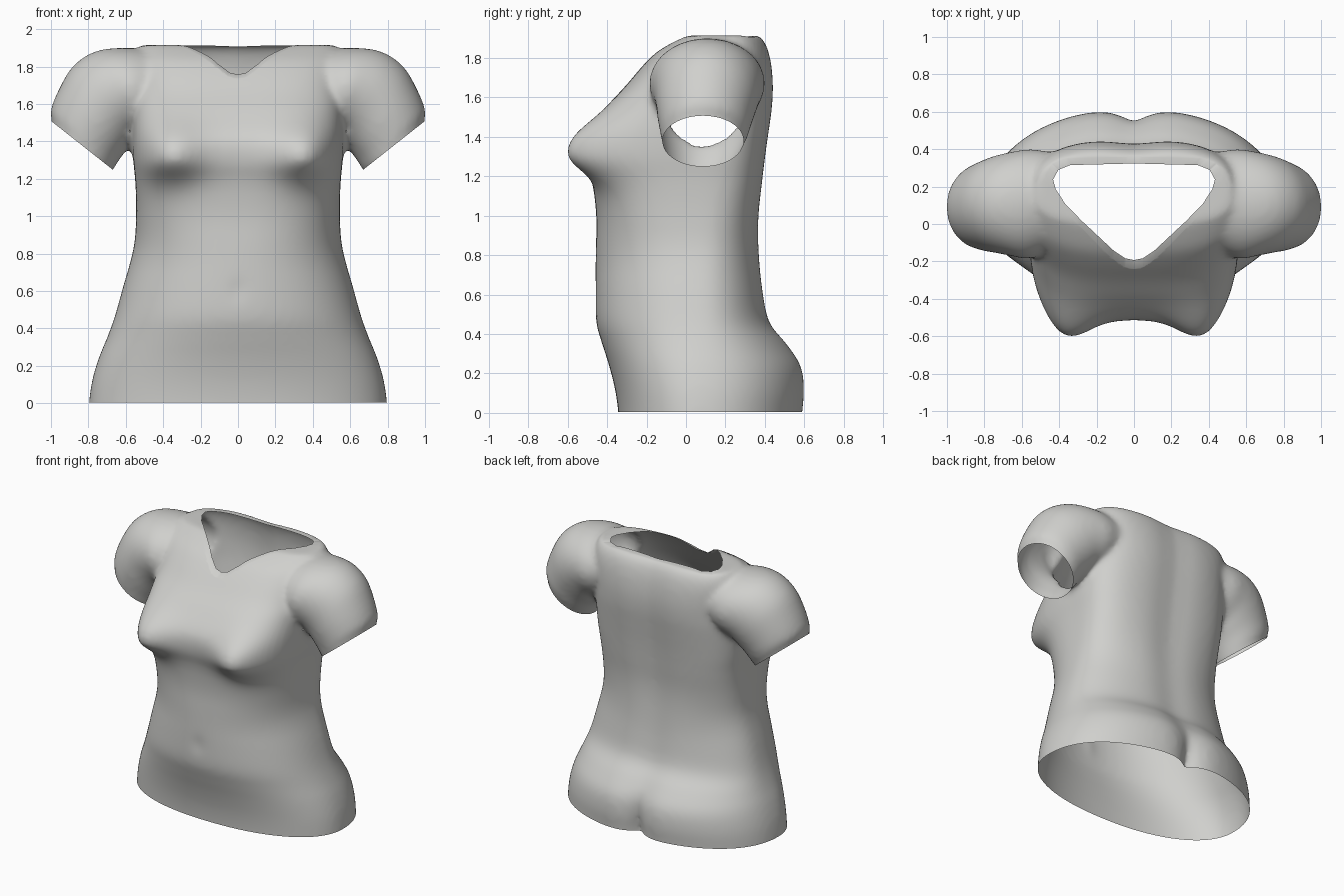
import bpy, bmesh, math
from mathutils import Vector

if "Cube" in bpy.data.objects:
    bpy.data.objects.remove(bpy.data.objects["Cube"])


def spline(rows, steps):
    """Catmull-Rom interpolation through rows of numbers."""
    out = []
    for i in range(len(rows) - 1):
        a, b = rows[max(i - 1, 0)], rows[i]
        c, d = rows[i + 1], rows[min(i + 2, len(rows) - 1)]
        for k in range(steps):
            t = k / steps
            out.append([0.5 * (2 * q + (r - p) * t + (2 * p - 5 * q + 4 * r - s) * t * t
                               + (3 * q - p - 3 * r + s) * t ** 3)
                        for p, q, r, s in zip(a, b, c, d)])
    return out + [list(rows[-1])]


def loft(bm, rings):
    """Closed solid through rings of points."""
    loops = [[bm.verts.new(p) for p in ring] for ring in rings]
    n = len(loops[0])
    for a, b in zip(loops, loops[1:]):
        for i in range(n):
            j = (i + 1) % n
            bm.faces.new((a[i], a[j], b[j], b[i]))
    bm.faces.new(loops[0][::-1])
    bm.faces.new(loops[-1])


def bell(d, width):
    return math.exp(-(d / width) ** 2)


def spow(v, e):
    return math.copysign(abs(v) ** e, v)


# Torso sections: height, half width, front y, back y
TORSO = [(-0.10, .80, -.34, .60), (0.0, .797, -.343, .605), (0.12, .78, -.36, .615),
         (0.24, .745, -.39, .598), (0.35, .70, -.425, .525), (0.46, .66, -.455, .435),
         (0.62, .615, -.46, .40), (0.83, .558, -.457, .38), (1.0, .545, -.455, .377),
         (1.17, .548, -.475, .393), (1.30, .56, -.51, .408), (1.42, .565, -.50, .425),
         (1.55, .565, -.405, .443), (1.66, .56, -.305, .448), (1.76, .56, -.22, .44),
         (1.83, .555, -.15, .425), (1.88, .54, -.07, .405), (1.915, .52, .0, .375)]
# Sleeve sections: top x, top z, bottom x, bottom z, front y, back y
SLEEVE = [(.42, 1.88, .42, 1.50, -.12, .38), (.60, 1.90, .50, 1.445, -.185, .40),
          (.76, 1.882, .55, 1.41, -.17, .385), (.88, 1.805, .58, 1.37, -.155, .365),
          (.957, 1.68, .61, 1.335, -.145, .34), (1.004, 1.56, .645, 1.285, -.13, .315),
          (.995, 1.50, .67, 1.245, -.12, .29), (1.03, 1.40, .75, 1.16, -.10, .27)]
# Right half of the neck outline, front to back
NECK = [(0, -.24), (.05, -.23), (.12, -.18), (.30, 0), (.40, .11), (.455, .20),
        (.47, .26), (.44, .32), (.37, .35), (0, .36)]

bm = bmesh.new()

# Torso with bust, spine groove and seat lobes
rings = []
for z, w, f, b in spline(TORSO, 4):
    t = min(1, max(0, (z - .7) / .6))
    n = 2.2 + 0.85 * t * t * (3 - 2 * t)
    ring = []
    for i in range(96):
        a = math.tau * i / 96
        x = w * spow(math.cos(a), 2 / n)
        s = spow(math.sin(a), 2 / n)
        yc = 0.07 if z < 1.6 else 0.07 + (z - 1.6) * 0.3
        y = yc + s * ((b - yc) if s > 0 else (yc - f))
        if s < 0:
            y -= 0.145 * bell(abs(x) - .38, .17) * bell(z - 1.31, .12 if z < 1.31 else .19) * min(1, -2 * s)
            y += 0.01 * bell(x, .04) * bell(z - .6, .05)
        else:
            y -= (0.02 + 0.02 * min(1, max(0, (.5 - z) / .25))) * bell(x, .13)
            y -= 0.05 * bell(x, .05) * min(1, max(0, (.3 - z) / .25))
        ring.append((x, y, z))
    rings.append(ring)
loft(bm, rings)

# Two short puffed sleeves
for side in (-1, 1):
    rings = []
    for tx, tz, bx, bz, f, b in spline(SLEEVE, 4):
        ring = []
        for i in range(48):
            a = math.tau * i / 48
            u = 0.5 + 0.5 * math.cos(a)
            ring.append((side * (bx + (tx - bx) * u),
                         (f + b) / 2 + (b - f) / 2 * math.sin(a),
                         bz + (tz - bz) * u))
        rings.append(ring)
    loft(bm, rings)
bmesh.ops.recalc_face_normals(bm, faces=bm.faces)

mesh = bpy.data.meshes.new("shirt")
bm.to_mesh(mesh)
bm.free()
shirt = bpy.data.objects.new("shirt", mesh)
bpy.context.collection.objects.link(shirt)

# Blend torso and sleeves into one skin
remesh = shirt.modifiers.new("blend", 'REMESH')
remesh.mode = 'VOXEL'
remesh.voxel_size = 0.018
smooth = shirt.modifiers.new("relax", 'SMOOTH')
smooth.factor = 0.5
smooth.iterations = 12
bpy.context.view_layer.objects.active = shirt
shirt.select_set(True)
for name in ("blend", "relax"):
    bpy.ops.object.modifier_apply(modifier=name)

bm = bmesh.new()
bm.from_mesh(shirt.data)


def slice_plane(faces, co, no, clear):
    geom = set(faces)
    for f in faces:
        geom.update(f.verts)
        geom.update(f.edges)
    bmesh.ops.bisect_plane(bm, geom=list(geom), dist=1e-5, plane_co=co,
                           plane_no=no, clear_outer=clear)


# Open the hem and the sleeve ends
slice_plane(bm.faces[:], (0, 0, 0.004), (0, 0, -1), True)
for side in (-1, 1):
    end = [f for f in bm.faces
           if side * f.calc_center_median().x > .6 and 1.1 < f.calc_center_median().z < 1.65]
    slice_plane(end, (side * .83, 0, 1.375), (side * .62, 0, -.785), True)

# Open the neck
outline = NECK + [(-x, y) for x, y in NECK[-2:0:-1]]
edges = list(zip(outline, outline[1:] + outline[:1]))
for (x0, y0), (x1, y1) in edges:
    top = [f for f in bm.faces if f.calc_center_median().z > 1.6 and abs(f.calc_center_median().x) < .55]
    slice_plane(top, (x0, y0, 0), (y1 - y0, x0 - x1, 0), False)


def in_neck(c):
    return c.z > 1.4 and all((x1 - x0) * (c.y - y0) - (y1 - y0) * (c.x - x0) > 0
                             for (x0, y0), (x1, y1) in edges)


hole = [f for f in bm.faces if in_neck(f.calc_center_median())]
bmesh.ops.delete(bm, geom=hole, context='FACES')
bmesh.ops.remove_doubles(bm, verts=[v for v in bm.verts if v.co.z > 1.6], dist=0.002)

# Narrow collar band turned inward
rim = [e for e in bm.edges if e.is_boundary and min(v.co.z for v in e.verts) > 1.62]
new = bmesh.ops.extrude_edge_only(bm, edges=rim)["geom"]
for v in (g for g in new if isinstance(g, bmesh.types.BMVert)):
    v.co.z += 0.02 * max(0, -v.co.y) / .24
    v.co.x *= 0.92
    v.co.y = .10 + (v.co.y - .10) * .86
bmesh.ops.recalc_face_normals(bm, faces=bm.faces)
if sum(f.normal.dot(f.calc_center_median() - Vector((0, 0, 1))) for f in bm.faces) < 0:
    bmesh.ops.reverse_faces(bm, faces=bm.faces)
bm.to_mesh(shirt.data)
bm.free()

# Plain grey cloth
cloth = bpy.data.materials.new("light grey cloth")
cloth.diffuse_color = (0.63, 0.63, 0.61, 1)
cloth.use_nodes = True
cloth.node_tree.nodes["Principled BSDF"].inputs["Base Color"].default_value = cloth.diffuse_color
shirt.data.materials.clear()
shirt.data.materials.append(cloth)
bpy.ops.object.shade_smooth_by_angle(angle=math.radians(50))
